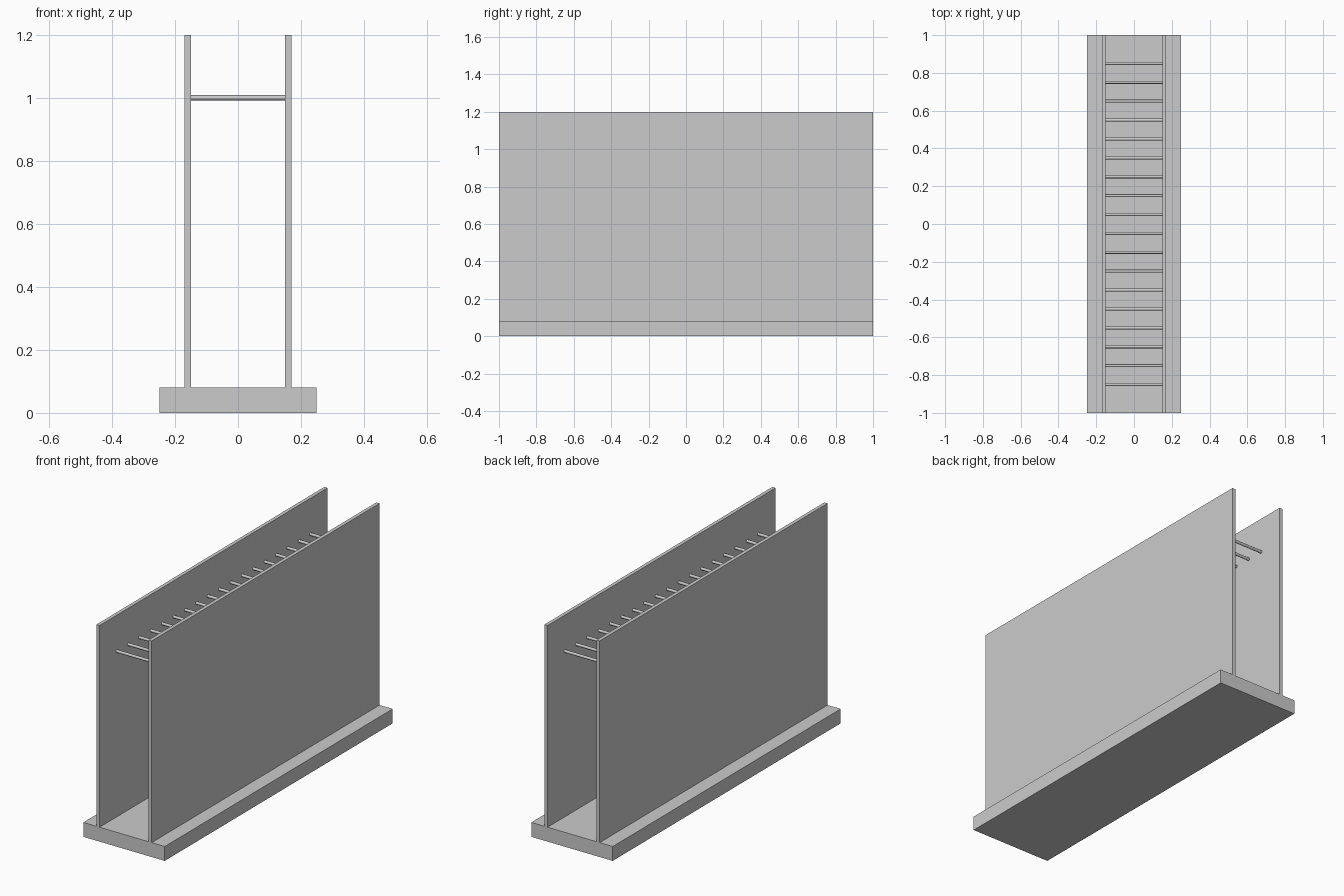
import bpy
from math import radians

if "Cube" in bpy.data.objects:
    bpy.data.objects.remove(bpy.data.objects["Cube"])


def box(name, x0, x1, y0, y1, z0, z1):
    bpy.ops.mesh.primitive_cube_add(size=1, location=((x0 + x1) / 2, (y0 + y1) / 2, (z0 + z1) / 2))
    ob = bpy.context.object
    ob.name = name
    ob.scale = (x1 - x0, y1 - y0, z1 - z0)
    bpy.ops.object.transform_apply(location=False, rotation=False, scale=True)
    return ob


# base slab
box("base", -0.25, 0.25, -1, 1, 0, 0.08)

# two upright side panels
box("left_panel", -0.17, -0.15, -1, 1, 0.08, 1.2)
box("right_panel", 0.15, 0.17, -1, 1, 0.08, 1.2)

# row of cross rods between the panels
for i in range(18):
    bpy.ops.mesh.primitive_cylinder_add(vertices=12, radius=0.008, depth=0.304,
                                        location=(0, -0.85 + 0.1 * i, 1.001),
                                        rotation=(0, radians(90), 0))
    rod = bpy.context.object
    rod.name = f"cross_rod_{i + 1}"
    bpy.ops.object.shade_smooth_by_angle(angle=radians(40))
